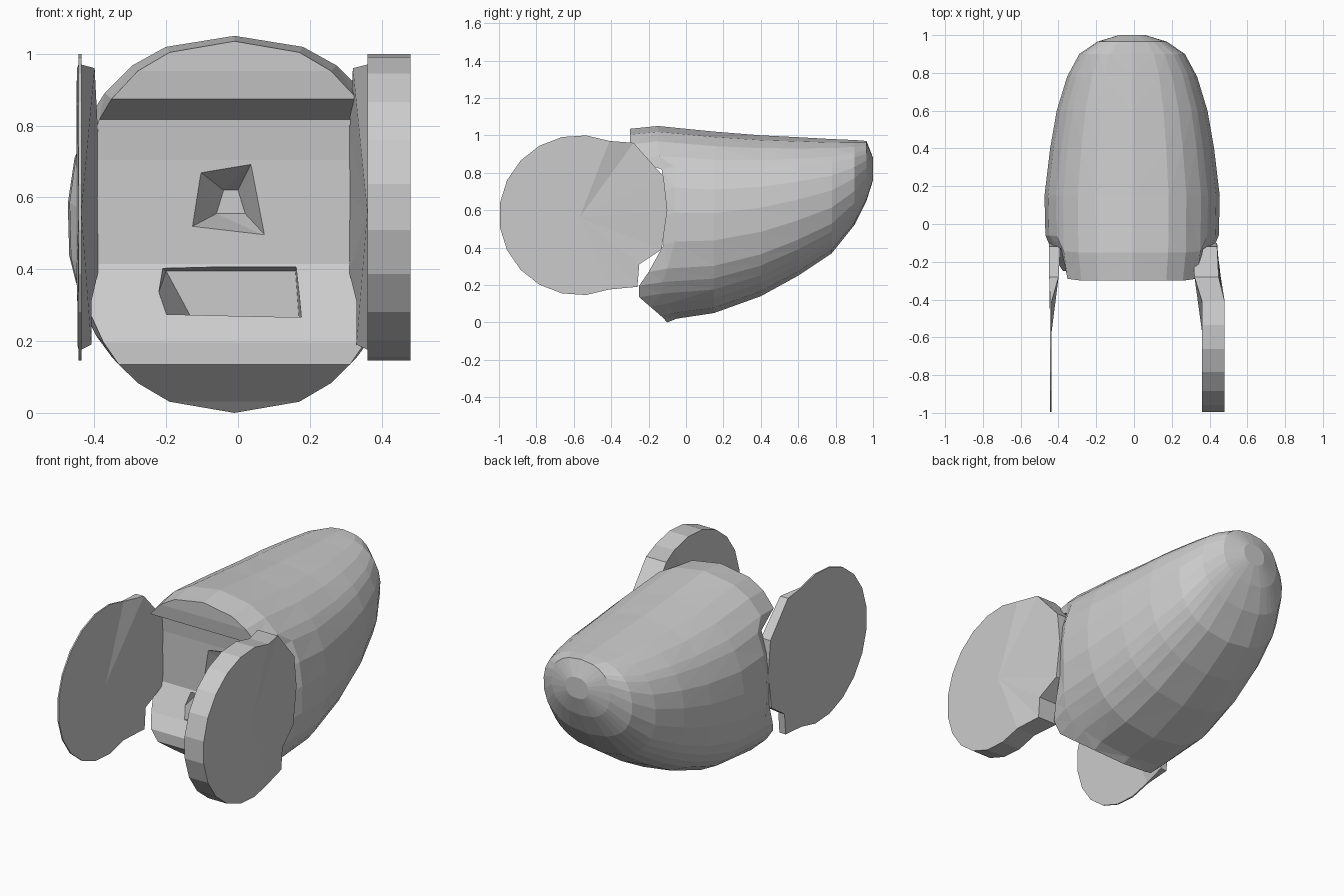
import bpy, bmesh, math

if "Cube" in bpy.data.objects:
    bpy.data.objects.remove(bpy.data.objects["Cube"], do_unlink=True)

grey = bpy.data.materials.new("light_grey")
grey.use_nodes = True
grey.diffuse_color = (0.6, 0.6, 0.6, 1)
grey.node_tree.nodes["Principled BSDF"].inputs["Base Color"].default_value = (0.6, 0.6, 0.6, 1)


def make(name, bm):
    bmesh.ops.remove_doubles(bm, verts=bm.verts, dist=0.0005)
    bmesh.ops.dissolve_degenerate(bm, dist=0.0005, edges=bm.edges)
    bmesh.ops.triangulate(bm, faces=bm.faces)
    bmesh.ops.recalc_face_normals(bm, faces=bm.faces)
    mesh = bpy.data.meshes.new(name)
    bm.to_mesh(mesh)
    bm.free()
    mesh.materials.append(grey)
    obj = bpy.data.objects.new(name, mesh)
    bpy.context.collection.objects.link(obj)
    return obj


# Front edge: height fraction and y, giving chin, jaw ledge, face and brow
FRONT = [(0, -.1), (.03, -.13), (.08, -.19), (.13, -.25), (.19, -.25), (.26, -.2),
         (.4, -.12), (.55, -.12), (.68, -.12), (.79, -.13), (.845, -.29), (.92, -.3),
         (.97, -.3), (1, -.3)]
# Stations: y, share of the front edge shape, bottom, top, half width
STATIONS = [(0, 1, 0, 1.035, .435), (0, .5, .02, 1.05, .46), (.15, 0, .05, 1.02, .465),
            (.4, 0, .14, 1.0, .435), (.6, 0, .25, .99, .4), (.78, 0, .37, .98, .345),
            (.9, 0, .52, .975, .28), (.965, 0, .65, .97, .185), (1, 0, .76, .88, .07)]


def half_shape(f):
    return max(0, 1 - abs(2 * f - 1) ** 2.3) ** (1 / 2.3)


def make_shell():
    bm = bmesh.new()
    rings = []
    for y, share, low, high, w in STATIONS:
        sides = []
        for s in (-1, 1):
            sides.append([bm.verts.new((s * w * half_shape(f) - .01, y + share * fy,
                                        low + f * (high - low))) for f, fy in FRONT])
        rings.append(sides)
    n = len(FRONT)
    for a, b in zip(rings, rings[1:]):
        for s in (0, 1):
            for i in range(n - 1):
                bm.faces.new((a[s][i], a[s][i + 1], b[s][i + 1], b[s][i]))
    # Face and rear cap, spanning from side to side
    for left, right in (rings[0], rings[-1]):
        for i in range(n - 1):
            bm.faces.new((left[i], right[i], right[i + 1], left[i + 1]))
    return make("helmet_shell", bm)


def cut_recess(target, name, outer, inner, y_front, y_back):
    bm = bmesh.new()
    loops = [[bm.verts.new((x, y, z)) for x, z in pts]
             for y, pts in ((y_front, outer), (y_back, inner))]
    for loop in loops:
        bm.faces.new(loop)
    for i in range(4):
        j = (i + 1) % 4
        bm.faces.new((loops[0][i], loops[0][j], loops[1][j], loops[1][i]))
    cutter = make(name, bm)
    cutter.hide_render = True
    mod = target.modifiers.new(name, "BOOLEAN")
    mod.operation = "DIFFERENCE"
    mod.solver = "EXACT"
    mod.object = cutter
    bpy.context.view_layer.objects.active = target
    bpy.ops.object.modifier_apply(modifier=mod.name)
    bpy.data.objects.remove(cutter, do_unlink=True)


# Round ear plate with a tail that runs back into the shell
def make_ear(name, x_in, x_out, tail_in, tail_out):
    bm = bmesh.new()
    outline = []
    steps = 13
    for i in range(steps + 1):
        a = math.radians(68 + (292 - 68) * i / steps)
        outline.append((-.57 + .43 * math.cos(a), .573 + .428 * math.sin(a), x_in, x_out))
    for y, z, t in ((-.26, .19, .6), (-.25, .31, .6), (-.13, .39, 1),
                    (-.1, .6, 1), (-.12, .78, 1), (-.28, .96, .8)):
        outline.append((y, z, x_in + (tail_in - x_in) * t, x_out + (tail_out - x_out) * t))
    inner = [bm.verts.new((xi, y, z)) for y, z, xi, xo in outline]
    outer = [bm.verts.new((xo, y, z)) for y, z, xi, xo in outline]
    hub_in = bm.verts.new((x_in, -.57, .56))
    hub_out = bm.verts.new((x_out, -.57, .56))
    for i in range(len(outline)):
        j = (i + 1) % len(outline)
        bm.faces.new((inner[i], inner[j], hub_in))
        bm.faces.new((outer[j], outer[i], hub_out))
        bm.faces.new((inner[j], inner[i], outer[i], outer[j]))
    return make(name, bm)


shell = make_shell()
cut_recess(shell, "nose_recess",
           [(-.11, .675), (.04, .7), (.08, .49), (-.135, .515)],
           [(-.04, .62), (0, .62), (.02, .555), (-.06, .555)], -.135, 0)
cut_recess(shell, "mouth_recess",
           [(-.225, .415), (.165, .425), (.18, .27), (-.24, .28)],
           [(-.2, .395), (.16, .395), (.17, .26), (-.13, .265)], -.3, -.02)
make_ear("left_ear_plate", .36, .48, .31, .44)
make_ear("right_ear_plate", -.436, -.444, -.39, -.45)
